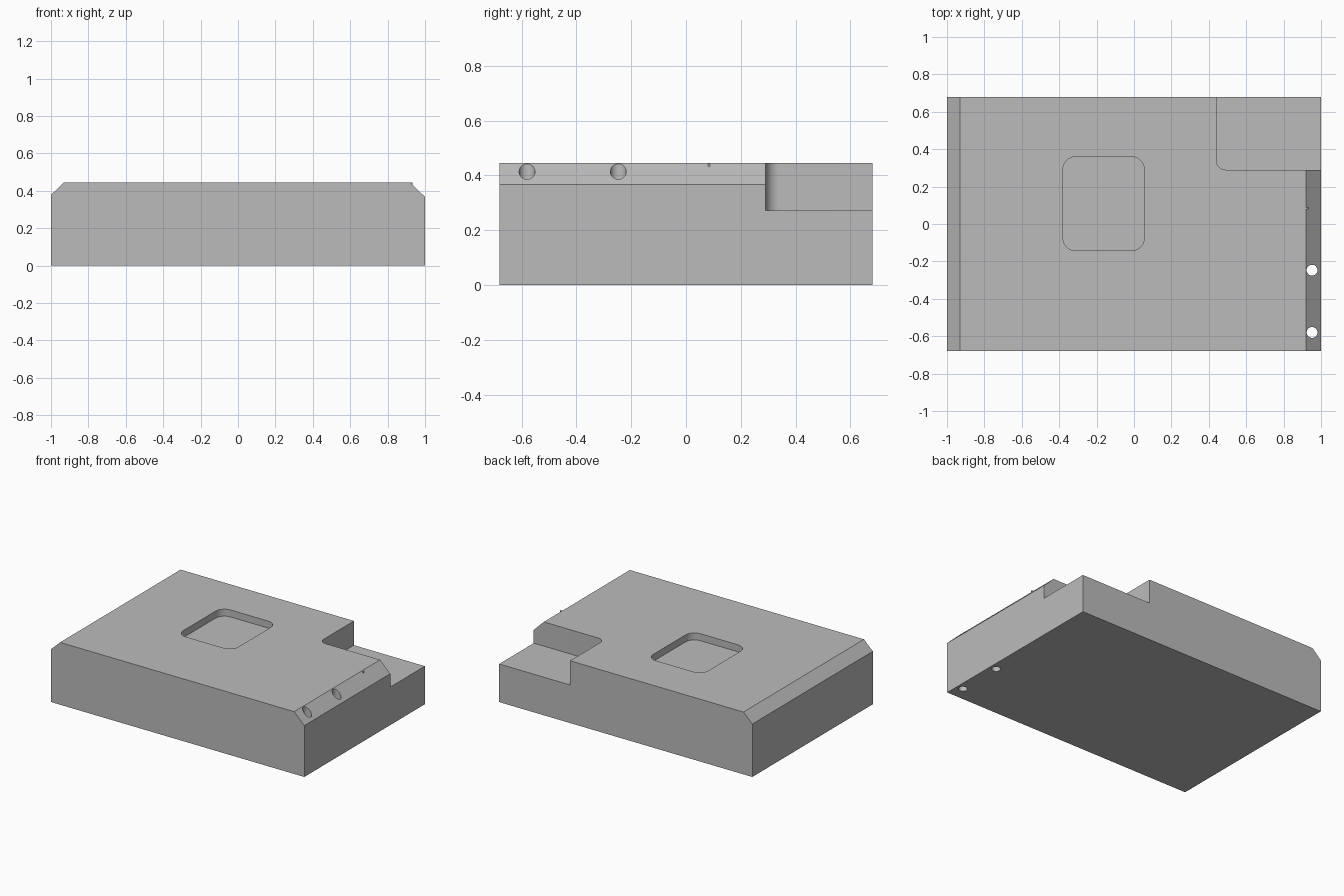
import bpy, bmesh, math
from mathutils import Vector

cube = bpy.data.objects.get("Cube")
if cube:
    bpy.data.objects.remove(cube, do_unlink=True)

HALF_X, HALF_Y, TOP = 1.0, 0.68, 0.445

grey = bpy.data.materials.new("plain_grey")
grey.use_nodes = True
colour = (0.5, 0.5, 0.5, 1)
grey.diffuse_color = colour
grey.node_tree.nodes["Principled BSDF"].inputs["Base Color"].default_value = colour


def prism(name, points, direction):
    """Extrude a closed outline of 3D points along a direction."""
    bm = bmesh.new()
    face = bm.faces.new([bm.verts.new(p) for p in points])
    ext = bmesh.ops.extrude_face_region(bm, geom=[face])
    moved = [v for v in ext["geom"] if isinstance(v, bmesh.types.BMVert)]
    bmesh.ops.translate(bm, verts=moved, vec=Vector(direction))
    bmesh.ops.recalc_face_normals(bm, faces=bm.faces)
    mesh = bpy.data.meshes.new(name)
    bm.to_mesh(mesh)
    bm.free()
    mesh.materials.append(grey)
    obj = bpy.data.objects.new(name, mesh)
    bpy.context.collection.objects.link(obj)
    return obj


def rounded_box(name, x0, x1, y0, y1, z0, z1, radius, steps=10):
    corners = [(x1, y1), (x0, y1), (x0, y0), (x1, y0)]
    points = []
    for i, (x, y) in enumerate(corners):
        cx = x - radius if x == x1 else x + radius
        cy = y - radius if y == y1 else y + radius
        for s in range(steps + 1):
            a = math.pi / 2 * (i + s / steps)
            points.append((cx + radius * math.cos(a), cy + radius * math.sin(a), z0))
    return prism(name, points, (0, 0, z1 - z0))


# Body: chamfered front profile run from front to back
profile = [(-HALF_X, 0), (HALF_X, 0), (HALF_X, 0.367), (0.92, TOP),
           (-0.93, TOP), (-HALF_X, 0.378)]
body = prism("block_body", [(x, -HALF_Y, z) for x, z in profile], (0, 2 * HALF_Y, 0))

# Cutters: corner step, top pocket and two drilled holes
cutters = [
    rounded_box("corner_step_cutter", 0.44, 1.3, 0.29, 1.0, 0.272, 0.7, 0.05),
    rounded_box("pocket_cutter", -0.38, 0.055, -0.143, 0.36, 0.395, 0.6, 0.07),
]
for y in (-0.247, -0.58):
    ring = [(0.952 + 0.029 * math.cos(a), y + 0.029 * math.sin(a), -0.1)
            for a in (math.tau * i / 32 for i in range(32))]
    cutters.append(prism("hole_cutter", ring, (0, 0, 0.8)))

for cutter in cutters:
    cutter.hide_render = True
    mod = body.modifiers.new(cutter.name, "BOOLEAN")
    mod.operation = "DIFFERENCE"
    mod.solver = "EXACT"
    mod.object = cutter

# Bake the cuts and drop the cutters
graph = bpy.context.evaluated_depsgraph_get()
body_mesh = bpy.data.meshes.new_from_object(body.evaluated_get(graph))
body.modifiers.clear()
body.data = body_mesh
for cutter in cutters:
    bpy.data.objects.remove(cutter, do_unlink=True)

# Tiny rib on the right chamfer
prism("chamfer_rib", [(0.918, 0.08, TOP), (0.933, 0.08, TOP), (0.933, 0.08, 0.43)],
      (0, 0.008, 0))

# Smooth the round walls, keep the edges crisp
bpy.ops.object.select_all(action="DESELECT")
body.select_set(True)
bpy.context.view_layer.objects.active = body
bpy.ops.object.shade_smooth_by_angle(angle=math.radians(30))
